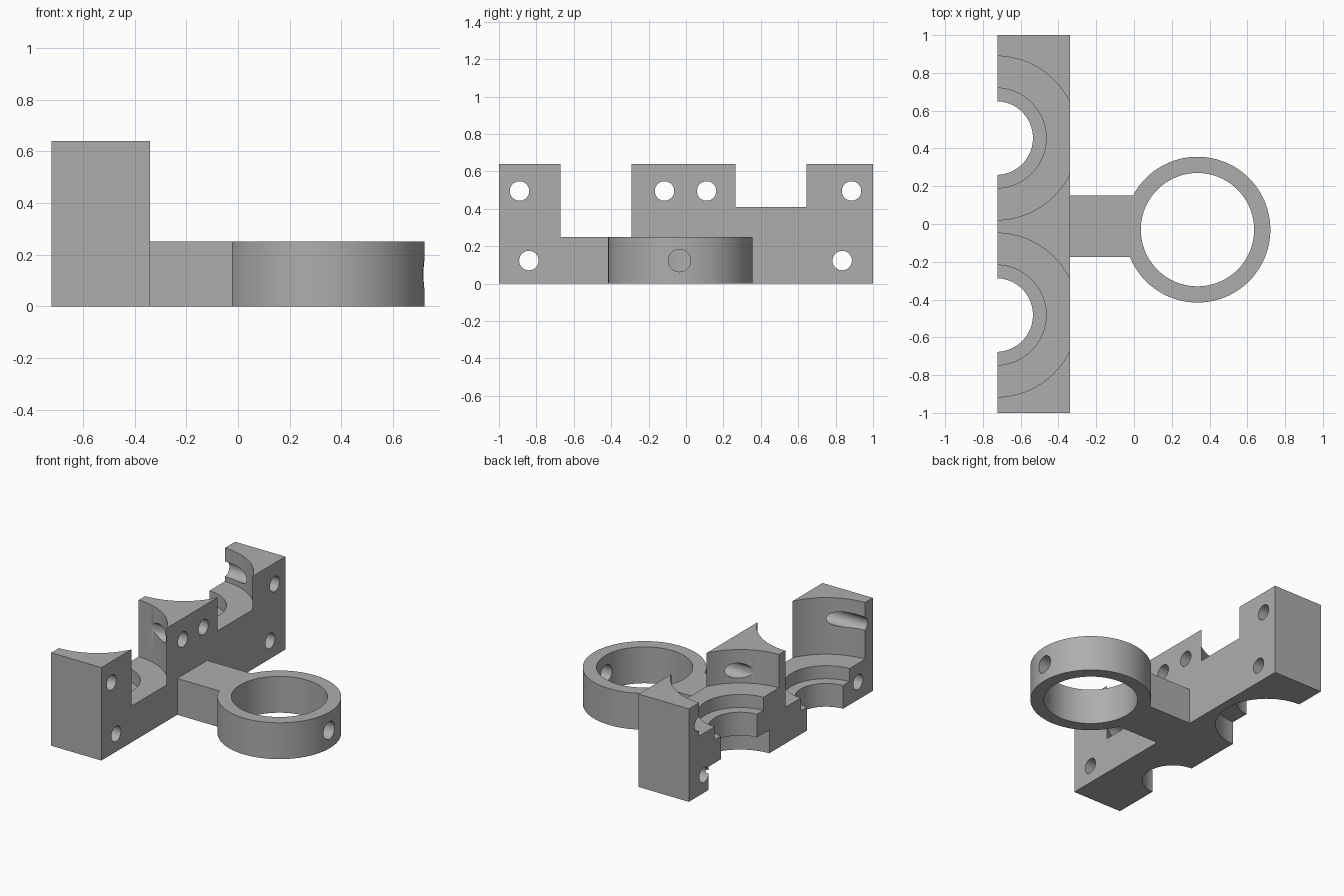
import bpy
from math import pi, radians

if "Cube" in bpy.data.objects:
    bpy.data.objects.remove(bpy.data.objects["Cube"], do_unlink=True)

grey = bpy.data.materials.new("machined_grey")
grey.use_nodes = True
colour = (0.42, 0.42, 0.42, 1)
grey.diffuse_color = colour
grey.node_tree.nodes["Principled BSDF"].inputs["Base Color"].default_value = colour


def finish(obj, name):
    obj.name = name
    if not obj.data.materials:
        obj.data.materials.append(grey)
    return obj


def box(name, x, y, z):
    """Box from (low, high) ranges on each axis."""
    centre = [(a + b) / 2 for a, b in (x, y, z)]
    bpy.ops.mesh.primitive_cube_add(size=1, location=centre)
    obj = bpy.context.object
    obj.scale = [b - a for a, b in (x, y, z)]
    bpy.ops.object.transform_apply(location=True, rotation=False, scale=True)
    return finish(obj, name)


def upright(name, x, y, radius, low, high):
    """Vertical cylinder between two heights."""
    bpy.ops.mesh.primitive_cylinder_add(vertices=96, radius=radius, depth=high - low,
                                        location=(x, y, (low + high) / 2))
    return finish(bpy.context.object, name)


def drill(y, z, radius, x_low, x_high):
    """Cylinder along x, used to bore a hole."""
    bpy.ops.mesh.primitive_cylinder_add(vertices=40, radius=radius, depth=x_high - x_low,
                                        location=((x_low + x_high) / 2, y, z),
                                        rotation=(0, pi / 2, 0))
    return finish(bpy.context.object, "drill")


def cut(target, cutter):
    mod = target.modifiers.new("cut", 'BOOLEAN')
    mod.operation = 'DIFFERENCE'
    mod.solver = 'EXACT'
    mod.object = cutter
    cutter.hide_render = True
    bpy.ops.object.select_all(action='DESELECT')
    bpy.context.view_layer.objects.active = target
    target.select_set(True)
    bpy.ops.object.modifier_apply(modifier=mod.name)
    bpy.data.objects.remove(cutter, do_unlink=True)


def smooth(obj):
    bpy.ops.object.select_all(action='DESELECT')
    bpy.context.view_layer.objects.active = obj
    obj.select_set(True)
    bpy.ops.object.shade_smooth_by_angle(angle=radians(30))


# Clamp block with two stepped half bores, the back one set higher
block = box("clamp_block", (-0.722, -0.34), (-1, 1), (0, 0.64))
bore_x, lift = -0.73, 0.16
for y, base in ((-0.482, 0), (0.455, lift)):
    cut(block, upright("recess", bore_x, y, 0.434, base + 0.25, 1))
    cut(block, upright("ledge", bore_x, y, 0.265, base + 0.16, 1))
    cut(block, upright("bore", bore_x, y, 0.195, -0.1, 1))
cut(block, upright("underside_recess", bore_x, 0.455, 0.33, -0.1, lift))

# Bolt holes through the block
for y in (-0.89, -0.115, 0.11, 0.885):
    cut(block, drill(y, 0.495, 0.052, -0.9, -0.2))
for y in (-0.84, 0.835):
    cut(block, drill(y, 0.123, 0.052, -0.9, -0.2))
smooth(block)

# Holder ring with a set-screw hole on its outer side
ring_x, ring_y, height = 0.336, -0.03, 0.25
ring = upright("holder_ring", ring_x, ring_y, 0.386, 0, height)
cut(ring, upright("opening", ring_x, ring_y, 0.3, -0.1, 1))
cut(ring, drill(-0.035, 0.123, 0.06, 0.45, 0.9))
smooth(ring)

# Arm between block and ring, shaped to the ring wall
arm = box("connecting_arm", (-0.34, 0.03), (-0.175, 0.15), (0, height))
cut(arm, upright("ring_seat", ring_x, ring_y, 0.386, -0.1, 1))
smooth(arm)
